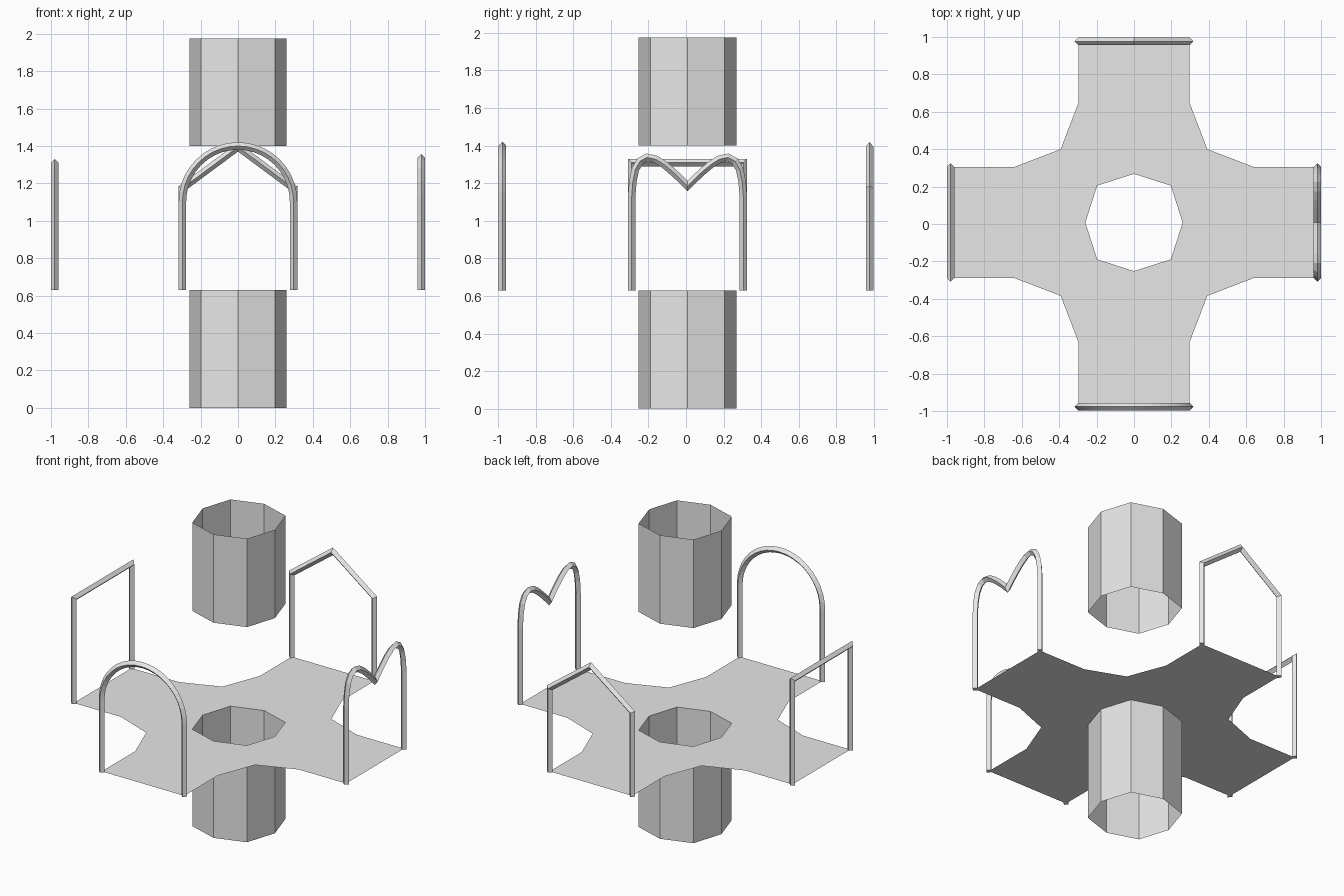
import bpy, bmesh
from math import pi, sin, cos
from mathutils import Vector, Matrix

if "Cube" in bpy.data.objects:
    bpy.data.objects.remove(bpy.data.objects["Cube"], do_unlink=True)

GREY = (0.8, 0.8, 0.8, 1)
mat = bpy.data.materials.new("plain grey")
mat.use_nodes = True
mat.diffuse_color = GREY
mat.node_tree.nodes["Principled BSDF"].inputs["Base Color"].default_value = GREY

CY = 0.008        # shared centre line of shaft and arms in y
FLOOR = 0.63      # height of the cross floor
HALF = 0.297      # half width of an arm
TUBE = 0.02       # frame bar radius
RING = [Vector(p) for p in ((0.26, 0), (0.197, 0.197), (0, 0.26), (-0.197, 0.197),
                            (-0.26, 0), (-0.197, -0.197), (0, -0.26), (0.197, -0.197))]


def finish(name, bm, recalc=True):
    if recalc:
        bmesh.ops.recalc_face_normals(bm, faces=bm.faces)
    me = bpy.data.meshes.new(name)
    bm.to_mesh(me)
    bm.free()
    me.materials.append(mat)
    ob = bpy.data.objects.new(name, me)
    bpy.context.collection.objects.link(ob)
    return ob


def shaft(name, z0, z1):
    """Open eight-sided tube."""
    bm = bmesh.new()
    low, high = ([bm.verts.new((p.x, p.y + CY, z)) for p in RING] for z in (z0, z1))
    for i in range(8):
        j = (i + 1) % 8
        bm.faces.new((low[i], low[j], high[j], high[i]))
    finish(name, bm, False)


def frame(name, half_path, place):
    """Mirror a half outline (outer foot to centre) and sweep a diamond bar along it."""
    path = [Vector(p) for p in half_path]
    path += [Vector((-p.x, p.y)) for p in reversed(path) if p.x > 1e-4]
    bm = bmesh.new()
    rings = []
    for i, p in enumerate(path):
        a = (p - path[i - 1]).normalized() if i else None
        b = (path[i + 1] - p).normalized() if i < len(path) - 1 else None
        a, b = a or b, b or a
        t = (a + b).normalized()
        n = Vector((-t.y, t.x)) * TUBE / t.dot(a)      # mitred corner
        rings.append([bm.verts.new(v) for v in (
            (p.x + n.x, 0, p.y + n.y), (p.x, TUBE, p.y),
            (p.x - n.x, 0, p.y - n.y), (p.x, -TUBE, p.y))])
    for r, s in zip(rings, rings[1:]):
        for i in range(4):
            j = (i + 1) % 4
            bm.faces.new((r[i], r[j], s[j], s[i]))
    bm.faces.new(rings[0])
    bm.faces.new(rings[-1])
    bm.transform(place)
    finish(name, bm)


# Shaft sections below and above the crossing
shaft("lower_shaft", 0, FLOOR)
shaft("upper_shaft", 1.4, 1.975)

# Cross-shaped floor with an opening for the shaft: one face per arm
bm = bmesh.new()
for k, length in enumerate((0.98, 0.977 - CY, 0.98, 0.977 + CY)):
    side = [(0.392, 0.392), (0.64, HALF), (length, HALF)]
    outline = [(x, -y) for x, y in side] + side[::-1] + [RING[1], RING[0], RING[7]]
    turn = Matrix.Rotation(k * pi / 2, 3, 'Z')
    bm.faces.new([bm.verts.new(turn @ Vector((x, y, 0)) + Vector((0, CY, FLOOR)))
                  for x, y in outline])
bmesh.ops.remove_doubles(bm, verts=bm.verts, dist=0.0005)
finish("cross_floor", bm, False)

# Doorway frames at the arm ends
foot = (HALF, FLOOR)
spring = 1.4 - HALF
arch = [foot] + [(HALF * cos(i * pi / 20), spring + HALF * sin(i * pi / 20))
                 for i in range(11)]
gable = [foot, (HALF, 1.175), (0, 1.395)]
flat = [foot, (HALF, 1.31)]
heart = [foot, (HALF, 1.13), (0.291, 1.21), (0.277, 1.275), (0.252, 1.318), (0.215, 1.337),
         (0.17, 1.328), (0.125, 1.3), (0.08, 1.262), (0.04, 1.225), (0, 1.185)]

across = Matrix.Rotation(pi / 2, 4, 'Z')
frame("front_arch_frame", arch, Matrix.Translation((0, -0.977, 0)))
frame("back_gable_frame", gable, Matrix.Translation((0, 0.977, 0)))
frame("right_flat_frame", flat, Matrix.Translation((-0.98, CY, 0)) @ across)
frame("left_heart_frame", heart, Matrix.Translation((0.98, CY, 0)) @ across)
